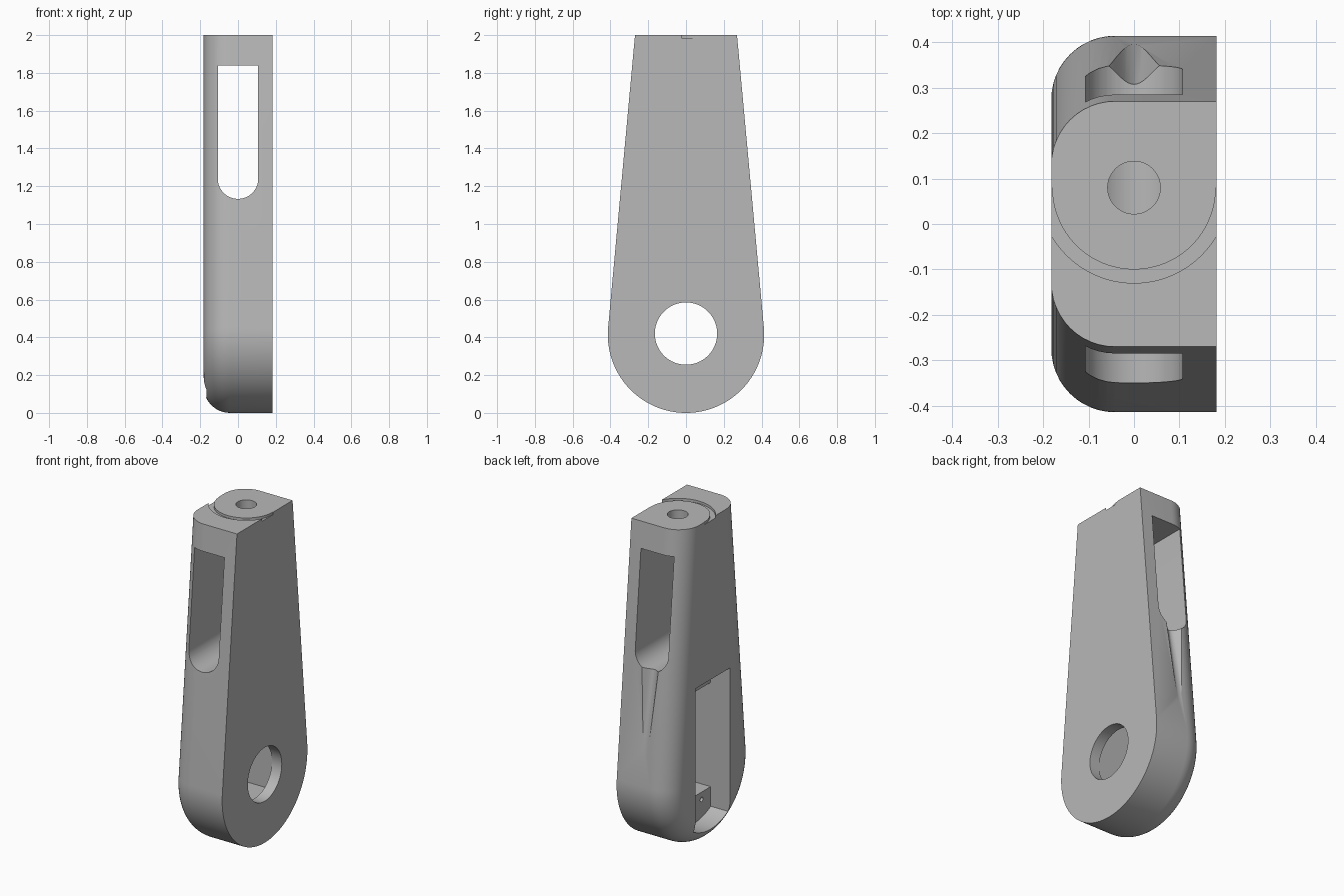
import bpy, bmesh
from math import sin, cos, pi, atan2, hypot, acos
from mathutils import Vector

if "Cube" in bpy.data.objects:
    bpy.data.objects.remove(bpy.data.objects["Cube"], do_unlink=True)

grey = bpy.data.materials.new("plain grey")
grey.use_nodes = True
grey.diffuse_color = (0.48, 0.48, 0.48, 1)
grey.node_tree.nodes["Principled BSDF"].inputs["Base Color"].default_value = (0.48, 0.48, 0.48, 1)

HALF = 0.182      # half thickness along x
R = 0.414         # radius of the rounded foot
TOP_Y = 0.27      # half width of the top
FILLET = 0.14


def arc(cx, cy, r, a, b, n):
    return [(cx + r * cos(a + (b - a) * i / n), cy + r * sin(a + (b - a) * i / n))
            for i in range(n + 1)]


def circle(cx, cy, r, n=64):
    return arc(cx, cy, r, 0, 2 * pi, n)[:-1]


def box(a0, a1, b0, b1):
    return [(a0, b0), (a1, b0), (a1, b1), (a0, b1)]


PLACE = {"x": lambda a, b, d: (d, a, b),
         "y": lambda a, b, d: (a, d, b),
         "z": lambda a, b, d: (a, b, d)}


def prism(name, points, axis, lo, hi, slope=0.0):
    """Extrude an outline along an axis, optionally leaning it."""
    bm = bmesh.new()
    rings = [[bm.verts.new(PLACE[axis](a, b + slope * (hi - d), d)) for a, b in points]
             for d in (lo, hi)]
    bm.faces.new(rings[0])
    bm.faces.new(rings[1])
    n = len(points)
    for i in range(n):
        j = (i + 1) % n
        bm.faces.new((rings[0][i], rings[0][j], rings[1][j], rings[1][i]))
    bmesh.ops.recalc_face_normals(bm, faces=bm.faces)
    mesh = bpy.data.meshes.new(name)
    bm.to_mesh(mesh)
    bm.free()
    ob = bpy.data.objects.new(name, mesh)
    bpy.context.collection.objects.link(ob)
    mesh.materials.append(grey)
    return ob


# Body: round foot with straight sides tapering to the flat top
dy, dz = TOP_Y, 2 - R
tangent = atan2(dz, dy) - acos(R / hypot(dy, dz))
outline = arc(0, R, R, pi - tangent, 2 * pi + tangent, 64) + [(TOP_Y, 2), (-TOP_Y, 2)]
body = prism("arm_body", outline, "x", -HALF, HALF)

# Round over the outer edge on one side, leaving the top sharp
bm = bmesh.new()
bm.from_mesh(body.data)
rim = [e for e in bm.edges
       if all(v.co.x < 0 for v in e.verts) and not all(v.co.z > 1.99 for v in e.verts)]
bmesh.ops.bevel(bm, geom=rim, offset=FILLET, offset_type='OFFSET', segments=12,
                profile=0.5, affect='EDGES', clamp_overlap=False)
bmesh.ops.recalc_face_normals(bm, faces=bm.faces)
bm.to_mesh(body.data)
bm.free()

cutters = []


def cut(*args, **kw):
    cutters.append(prism(*args, **kw))


# Long window through the upper arm
cut("window_cutter", arc(0, 1.24, 0.107, pi, 2 * pi, 32) + [(0.107, 1.84), (-0.107, 1.84)],
    "y", -0.6, 0.6)

# Soft channel running down the back from the window
wave = [(x, 0.26 + 0.0275 * (1 - cos(pi * x / 0.08)))
        for x in [-0.08 + 0.16 * i / 24 for i in range(25)]]
cut("channel_cutter", wave + [(0.08, 0.7), (-0.08, 0.7)], "z", 0.5, 1.4, slope=0.177)

# Side pocket: shallow opening, then a deeper middle that leaves two mounting ledges
w = 0.168
low = acos(w / 0.34)
cut("pocket_cutter", arc(0, 0.42, 0.34, pi + low, 2 * pi - low, 24) + [(w, 1.01), (-w, 1.01)],
    "x", -0.4, -0.05)
cut("deep_pocket_cutter", box(-w, w, 0.245, 0.885), "x", -0.1, 0.115)

# Pivot hole through the flat side
cut("pivot_cutter", circle(0, 0.42, 0.165), "x", 0.0, 0.4)

# Screw holes in the ledges
for z in (0.2, 0.95):
    for y in (-0.08, 0.08):
        cut("screw_cutter", circle(y, z, 0.014, 16), "x", -0.1, 0.06)

# Top: shaft hole and shallow half-ring groove
cut("shaft_cutter", circle(0, 0.08, 0.058, 40), "z", 1.7, 2.2)
cut("groove_cutter", arc(0, 0.08, 0.21, pi, 2 * pi, 48) + arc(0, 0.08, 0.18, 2 * pi, pi, 48),
    "z", 1.985, 2.2)

bpy.ops.object.select_all(action='DESELECT')
body.select_set(True)
bpy.context.view_layer.objects.active = body
for c in cutters:
    m = body.modifiers.new("cut", 'BOOLEAN')
    m.operation = 'DIFFERENCE'
    m.solver = 'EXACT'
    m.object = c
    bpy.ops.object.modifier_apply(modifier=m.name)
    bpy.data.objects.remove(c, do_unlink=True)

bpy.ops.object.shade_smooth_by_angle(angle=pi / 6)
